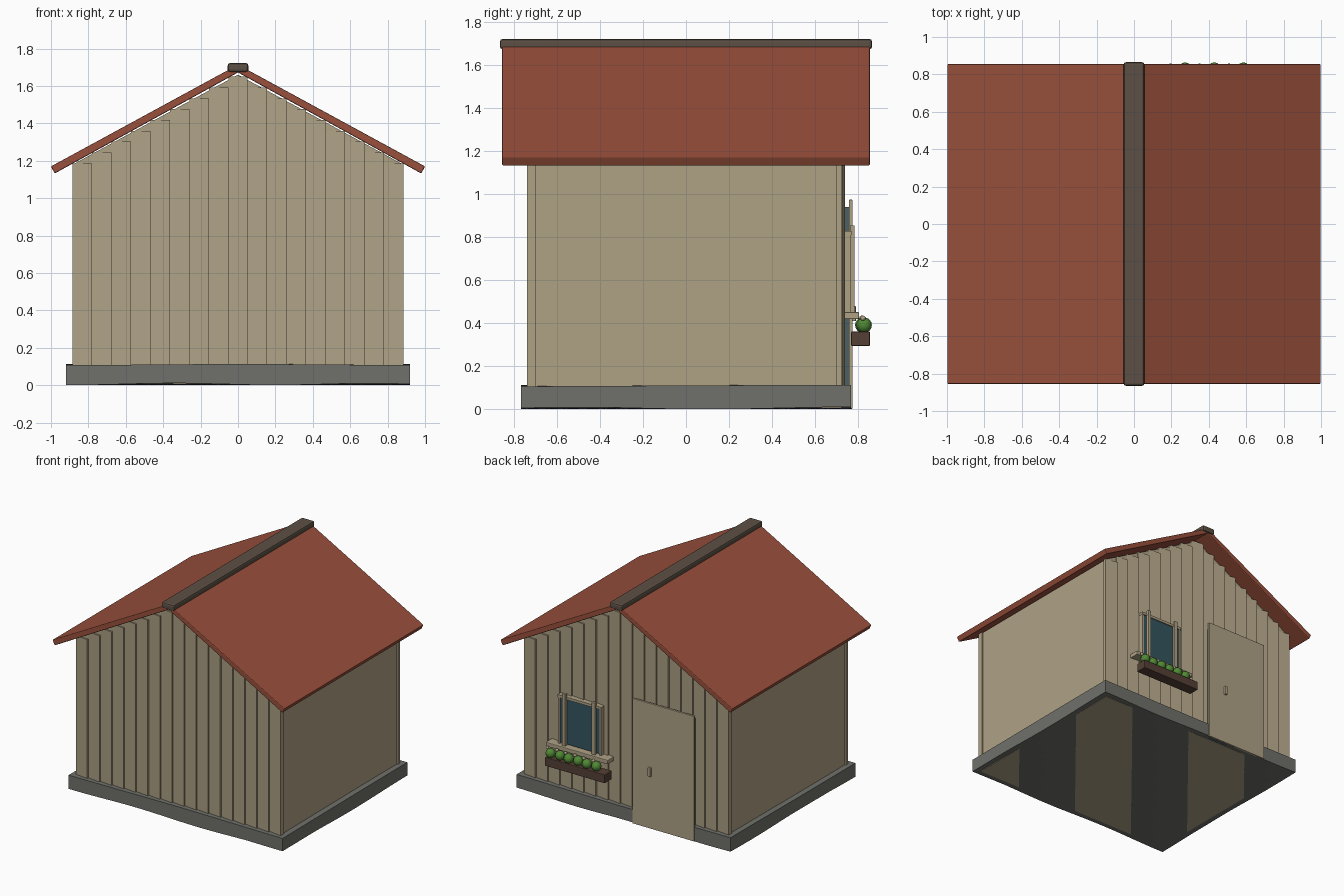
import bpy, bmesh, math
from mathutils import Vector, Matrix

cube = bpy.data.objects.get("Cube")
if cube:
    bpy.data.objects.remove(cube, do_unlink=True)


def material(name, r, g, b):
    m = bpy.data.materials.new(name)
    m.use_nodes = True
    m.diffuse_color = (r, g, b, 1)
    bsdf = m.node_tree.nodes["Principled BSDF"]
    bsdf.inputs["Base Color"].default_value = (r, g, b, 1)
    bsdf.inputs["Roughness"].default_value = 0.8
    return m


sand = material("sand wood", 0.43, 0.36, 0.235)
red = material("red roofing", 0.32, 0.08, 0.045)
grey = material("grey stone", 0.16, 0.165, 0.145)
brown = material("ridge brown", 0.11, 0.08, 0.058)
dark_wood = material("dark wood", 0.09, 0.05, 0.035)
green = material("leaf green", 0.08, 0.25, 0.035)
glass = material("blue glass", 0.035, 0.09, 0.115)
teal = material("teal paint", 0.07, 0.12, 0.125)


def finish(name, bm, mat, bevel=0, smooth=False):
    bmesh.ops.recalc_face_normals(bm, faces=bm.faces[:])
    mesh = bpy.data.meshes.new(name)
    bm.to_mesh(mesh)
    bm.free()
    mesh.materials.append(mat)
    ob = bpy.data.objects.new(name, mesh)
    bpy.context.collection.objects.link(ob)
    if bevel:
        mod = ob.modifiers.new("soft edges", 'BEVEL')
        mod.width = bevel
        mod.segments = 2
        mod.limit_method = 'ANGLE'
    if smooth:
        for p in mesh.polygons:
            p.use_smooth = True
    return ob


def box(name, xs, ys, zs, mat, bevel=0):
    """Box from its (low, high) extent on each axis."""
    bm = bmesh.new()
    size = [b - a for a, b in (xs, ys, zs)]
    mid = [(a + b) / 2 for a, b in (xs, ys, zs)]
    bmesh.ops.create_cube(bm, size=1, matrix=Matrix.Translation(mid) @ Matrix.Diagonal((*size, 1)))
    return finish(name, bm, mat, bevel)


def extrude_y(name, profile, half, mat, bevel=0):
    """Prism from an x-z outline, running from -half to half along y."""
    bm = bmesh.new()
    face = bm.faces.new([bm.verts.new((x, -half, z)) for x, z in profile])
    new = bmesh.ops.extrude_face_region(bm, geom=[face])["geom"]
    bmesh.ops.translate(bm, vec=(0, 2 * half, 0),
                        verts=[v for v in new if isinstance(v, bmesh.types.BMVert)])
    return finish(name, bm, mat, bevel)


# Slightly uneven stone base: a grid solid with a wavy underside
bm = bmesh.new()
bmesh.ops.create_cube(bm, size=1)
bmesh.ops.subdivide_edges(bm, edges=bm.edges[:], cuts=23, use_grid_fill=True)
for v in bm.verts:
    x, y = v.co.x * 1.84, v.co.y * 1.535
    if v.co.z < -0.49:
        z = 0.006 + 0.005 * math.cos(1.7 - 5.8 * x + 4.8 * y)
    else:
        z = 0.058 + v.co.z * 0.104 + 0.003 * math.sin(3 * x - 2 * y)
    v.co = (x, y, z)
finish("stone_base", bm, grey, 0.012)

# House body with gable ends
extrude_y("wall_body", [(-0.875, 0.006), (0.875, 0.006), (0.875, 1.185),
                        (0, 1.66), (-0.875, 1.185)], 0.724, sand)

# Lapped vertical planks on both gables
STEP = 0.104
for label, side in (("front", -1), ("back", 1)):
    for k in range(-8, 9):
        left, right = k * STEP - STEP / 2, k * STEP + STEP / 2
        top = 1.65 - 0.058 * abs(k)
        bm = bmesh.new()
        outline = [(left, 0.70), (right, 0.70), (right, 0.738), (left, 0.725)]
        if side > 0:
            outline = [(left, 0.70), (right, 0.70), (right, 0.725), (left, 0.738)]
        face = bm.faces.new([bm.verts.new((x, y * side, 0.1)) for x, y in outline])
        new = bmesh.ops.extrude_face_region(bm, geom=[face])["geom"]
        bmesh.ops.translate(bm, vec=(0, 0, top - 0.1),
                            verts=[v for v in new if isinstance(v, bmesh.types.BMVert)])
        finish(f"{label}_plank_{k + 9}", bm, sand)

# Roof slopes and ridge cap
for label, s in (("left", 1), ("right", -1)):
    extrude_y(f"{label}_roof_slope",
              [(0, 1.672), (s * 0.98, 1.132), (s * 1.0, 1.17), (0, 1.714)], 0.855, red, 0.006)
box("ridge_cap", (-0.055, 0.055), (-0.865, 0.865), (1.675, 1.722), brown, 0.012)

# Door with a painted core, plank front and handle
box("door_core", (-0.59, -0.10), (0.72, 0.758), (0.01, 0.94), teal)
box("door_panel", (-0.61, -0.08), (0.757, 0.775), (0.003, 0.975), sand, 0.003)
box("door_handle", (-0.245, -0.222), (0.77, 0.79), (0.41, 0.48), sand, 0.004)

# Window: pane, slim frame and two uprights
box("window_pane", (0.21, 0.545), (0.72, 0.762), (0.46, 0.82), glass)
box("window_top_rail", (0.19, 0.565), (0.72, 0.77), (0.81, 0.83), sand)
for label, x in (("left", 0.555), ("right", 0.20)):
    box(f"window_{label}_side", (x - 0.008, x + 0.008), (0.72, 0.768), (0.45, 0.83), sand)
for label, x in (("left", 0.505), ("right", 0.25)):
    box(f"window_{label}_upright", (x - 0.015, x + 0.015), (0.762, 0.784), (0.44, 0.855), sand, 0.003)
box("window_sill", (0.11, 0.645), (0.72, 0.805), (0.42, 0.453), sand, 0.005)

# Planter with a row of round plants and small pale blossoms
box("planter", (0.10, 0.615), (0.768, 0.855), (0.295, 0.362), dark_wood, 0.004)
for i in range(6):
    x = 0.195 + i * 0.078
    y = 0.822 + 0.006 * (i % 2)
    for name, radius, at, mat in (("plant", 0.036, (x, y, 0.392), green),
                                  ("blossom", 0.012, (x + 0.03, y - 0.005, 0.424), sand)):
        bm = bmesh.new()
        bmesh.ops.create_uvsphere(bm, u_segments=14, v_segments=8, radius=radius,
                                  matrix=Matrix.Translation(Vector(at)))
        finish(f"{name}_{i + 1}", bm, mat, smooth=True)
